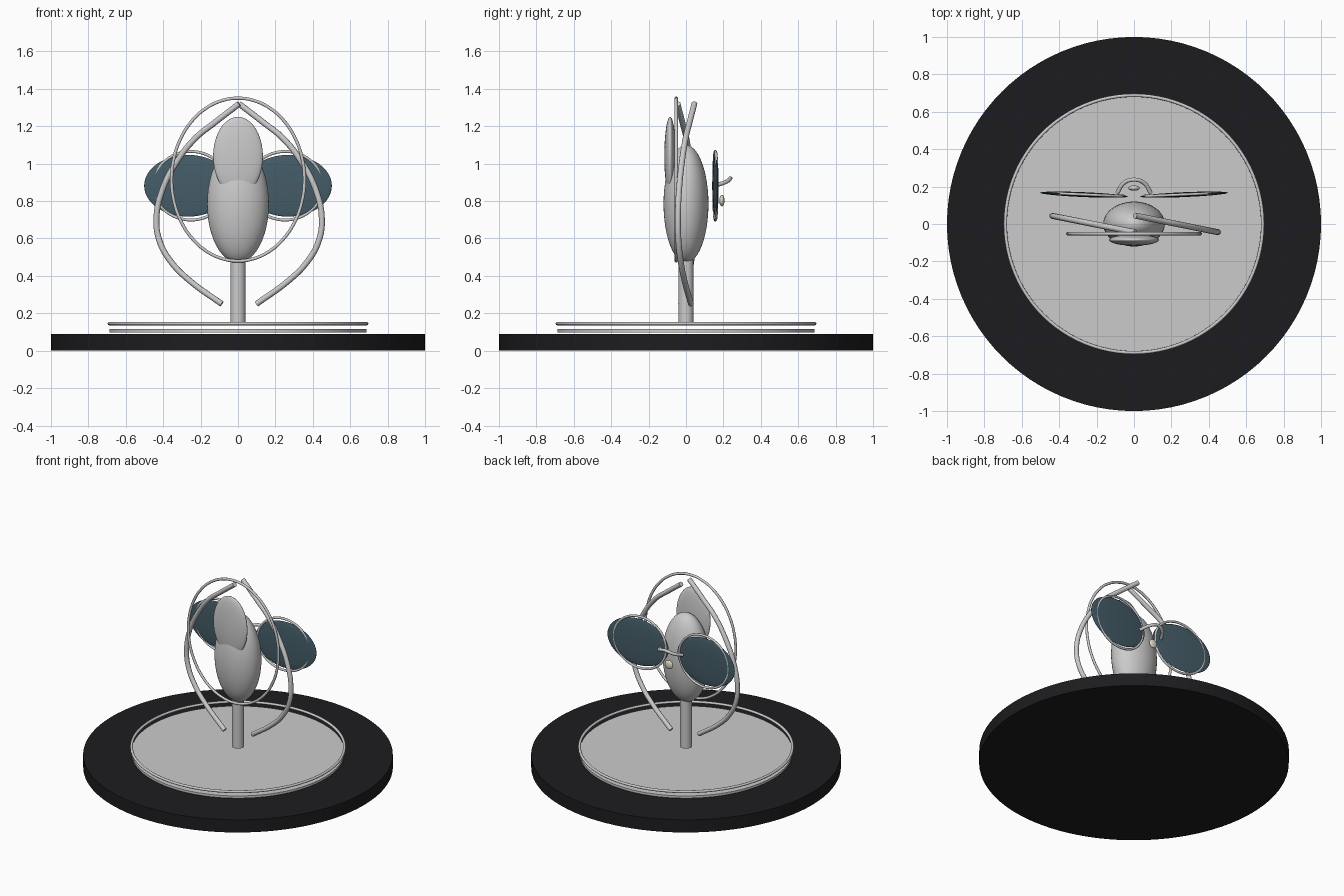
import bpy, math
from mathutils import Vector

if "Cube" in bpy.data.objects:
    bpy.data.objects.remove(bpy.data.objects["Cube"])


def material(name, rgb):
    m = bpy.data.materials.new(name)
    m.diffuse_color = (*rgb, 1)
    m.use_nodes = True
    m.node_tree.nodes["Principled BSDF"].inputs["Base Color"].default_value = m.diffuse_color
    return m


BLACK = material("black", (0.012, 0.012, 0.014))
TINT = material("tinted_glass", (0.06, 0.11, 0.14))
CREAM = material("cream", (0.72, 0.68, 0.58))


def finish(name, mat=None):
    o = bpy.context.object
    o.name = name
    bpy.ops.object.shade_smooth_by_angle(angle=math.radians(40))
    if mat:
        o.data.materials.append(mat)
    return o


def cylinder(name, r, z0, z1, sides, mat=None):
    bpy.ops.mesh.primitive_cylinder_add(vertices=sides, radius=r, depth=z1 - z0,
                                        location=(0, 0, (z0 + z1) / 2))
    return finish(name, mat)


def ellipsoid(name, loc, radii, mat=None, yaw=0):
    bpy.ops.mesh.primitive_uv_sphere_add(segments=48, ring_count=24, location=loc,
                                         rotation=(0, 0, yaw))
    bpy.context.object.scale = radii
    return finish(name, mat)


def tube(name, points, r, cyclic=False, mat=None):
    cu = bpy.data.curves.new(name, 'CURVE')
    cu.dimensions = '3D'
    cu.bevel_depth = r
    cu.bevel_resolution = 3
    cu.use_fill_caps = True
    cu.resolution_u = 8
    sp = cu.splines.new('BEZIER')
    sp.bezier_points.add(len(points) - 1)
    for bp, p in zip(sp.bezier_points, points):
        bp.co = p
        bp.handle_left_type = bp.handle_right_type = 'AUTO'
    sp.use_cyclic_u = cyclic
    o = bpy.data.objects.new(name, cu)
    bpy.context.collection.objects.link(o)
    if mat:
        cu.materials.append(mat)
    return o


def hoop(name, centre, rx, rz, r, yaw=0):
    # upright elliptical ring, turned about its own vertical axis
    pts = []
    for i in range(24):
        a = 2 * math.pi * i / 24
        x = rx * math.cos(a)
        pts.append(Vector(centre) + Vector((x * math.cos(yaw), x * math.sin(yaw), rz * math.sin(a))))
    return tube(name, pts, r, True)


# round base, plate and floating trim ring
cylinder("base", 1.0, 0, 0.09, 96, BLACK)
cylinder("plate", 0.688, 0.098, 0.115, 96)
bpy.ops.mesh.primitive_torus_add(major_segments=96, minor_segments=12, major_radius=0.688,
                                 minor_radius=0.009, location=(0, 0, 0.145))
finish("trim_ring")

# stem, body and flattened head
cylinder("stem", 0.04, 0.15, 0.52, 32)
ellipsoid("body", (0, 0, 0.785), (0.165, 0.12, 0.315))
ellipsoid("head", (0, -0.085, 1.04), (0.133, 0.031, 0.21))

# thin oval hoop in front
hoop("oval_hoop", (0, -0.052, 0.915), 0.355, 0.435, 0.009)

# two bowed arms, half a turn apart, each in a slanted upright plane
profile = [(0.0, 1.32), (0.13, 1.22), (0.235, 1.135), (0.34, 1.0), (0.41, 0.86), (0.442, 0.71),
           (0.425, 0.585), (0.36, 0.47), (0.265, 0.375), (0.093, 0.25)]
for side, label in ((1, "right"), (-1, "left")):
    tube(label + "_arm", [(0.006 + side * x, side * (0.045 - 0.2 * x), z) for x, z in profile], 0.016)

# tinted lenses with offset rims at the back
for side, label in ((1, "right"), (-1, "left")):
    yaw = side * math.radians(2.5)
    ellipsoid(label + "_lens", (side * 0.268, 0.157, 0.882), (0.234, 0.013, 0.165), TINT, yaw)
    hoop(label + "_rim", (side * 0.252, 0.157, 0.882), 0.2, 0.183, 0.008, yaw)

# bridge and nose bead
tube("bridge", [(-0.09, 0.165, 0.885), (-0.055, 0.218, 0.905), (0, 0.237, 0.922),
                (0.055, 0.218, 0.905), (0.09, 0.165, 0.885)], 0.011)
ellipsoid("nose_bead", (0, 0.192, 0.803), (0.031, 0.014, 0.031), CREAM)
